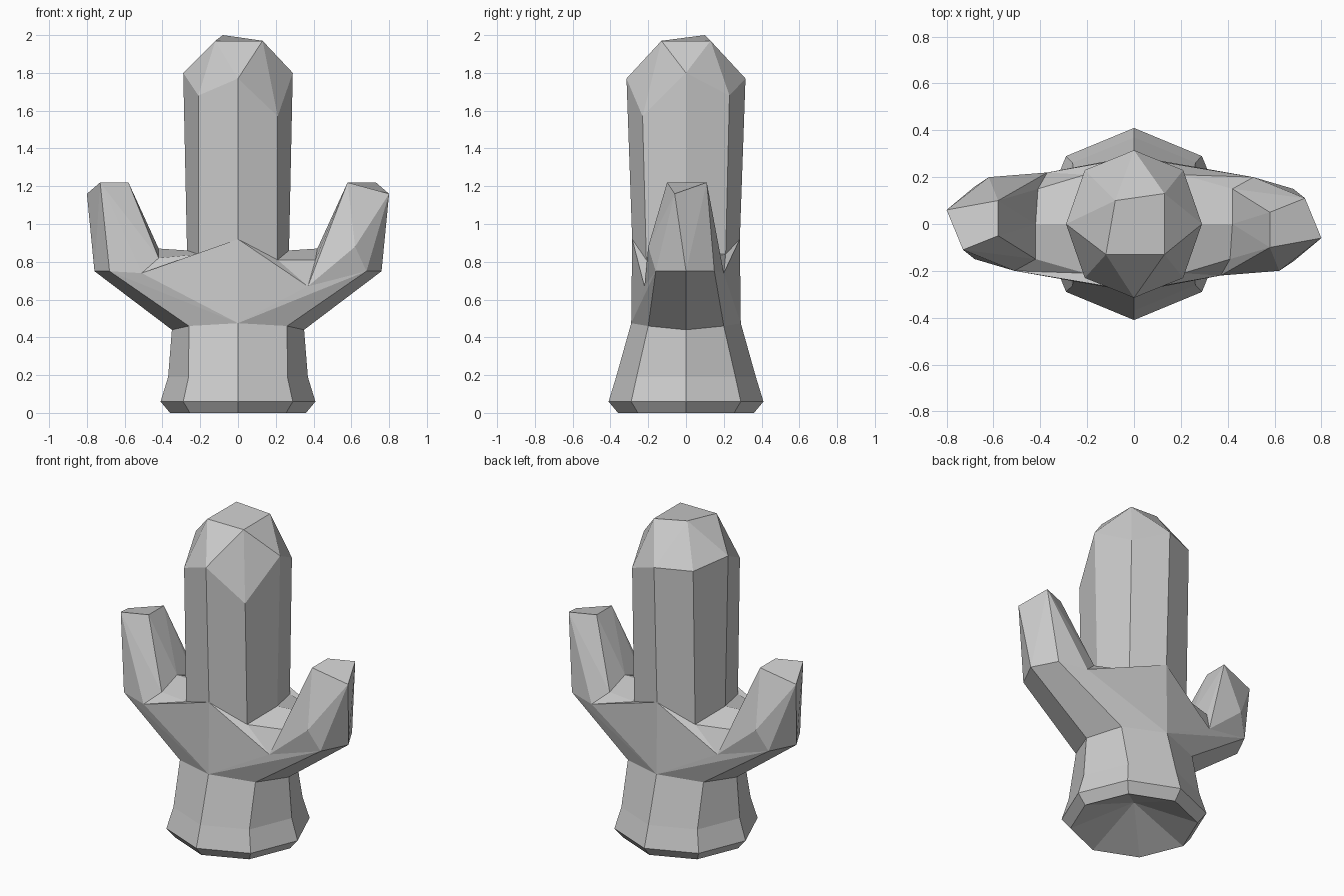
import bpy, bmesh
from math import cos, sin, pi
from mathutils import Vector

cube = bpy.data.objects.get("Cube")
if cube:
    bpy.data.objects.remove(cube)

grey = bpy.data.materials.new("light_grey")
grey.use_nodes = True
tone = (0.6, 0.6, 0.6, 1)
grey.diffuse_color = tone
grey.node_tree.nodes["Principled BSDF"].inputs["Base Color"].default_value = tone

bm = bmesh.new()


def face(*points):
    bm.faces.new([bm.verts.new(p) for p in points])


def turned(p):
    """Half turn about the vertical axis."""
    return Vector((-p[0], -p[1], p[2]))


def bridge(low, high):
    for i in range(len(low)):
        j = (i + 1) % len(low)
        face(low[i], low[j], high[j], high[i])


def octagon(radius, z):
    return [Vector((radius * cos(i * pi / 4), radius * sin(i * pi / 4), z)) for i in range(8)]


# Points of one arm: r = waist, f/b = front/back middle, k = trunk foot,
# i = crotch, p = shoulder, u = underside, m = elbow, t = tip
arm = {
    "r0": (.35, 0, .44), "rf": (.26, -.2, .46), "rb": (.26, .2, .46),
    "f0": (0, -.29, .475), "b0": (0, .29, .475),
    "f1": (0, -.285, .92), "b1": (0, .285, .92),
    "k0": (.27, 0, .86), "kf": (.21, -.21, .81), "kb": (.21, .21, .84),
    "i0": (.42, 0, .87), "if": (.41, -.15, .81), "ib": (.42, .15, .82),
    "pf": (.37, -.22, .67), "pb": (.51, .2, .74),
    "u0": (.76, 0, .75), "uf": (.68, -.16, .75), "ub": (.68, .15, .75),
    "m": (.62, -.2, .88),
    "t1": (.8, -.06, 1.16), "t2": (.73, .11, 1.22),
    "t3": (.58, .05, 1.22), "t4": (.58, -.1, 1.22),
}
arm_faces = [
    # shoulder, underside and crotch
    "f0 rf uf", "f0 uf pf", "f0 pf f1", "f1 pf kf", "kf pf if",
    "kf if i0 k0", "k0 i0 ib kb", "kb ib pb", "b1 kb pb",
    "b0 b1 pb", "b0 pb ub", "b0 ub rb", "r0 u0 uf rf", "r0 rb ub u0",
    # upright part and tip
    "i0 if t4", "i0 t4 t3", "i0 t3 ib", "if pf t4", "pf m t4",
    "pf uf m", "m uf t1", "m t1 t4", "uf u0 t1", "u0 t2 t1",
    "u0 ub t2", "ub pb t2", "pb ib t2", "ib t3 t2", "t1 t2 t3 t4",
]
arm = {name: Vector(p) for name, p in arm.items()}
for names in arm_faces:
    corners = [arm[n] for n in names.split()]
    face(*corners)
    face(*[turned(p) for p in corners])

# Flared base with a hollow underside
waist = [arm[n] for n in ("r0", "rb", "b0", "rf")]
half = [arm["r0"], arm["rb"], arm["b0"], turned(arm["rf"])]
waist = half + [turned(p) for p in half]
rings = [octagon(.36, 0), octagon(.41, .06), octagon(.37, .19), waist]
for low, high in zip(rings, rings[1:]):
    bridge(low, high)
hollow = Vector((0, 0, .15))
for i in range(8):
    face(rings[0][i], hollow, rings[0][(i + 1) % 8])

# Trunk sides with an uneven shoulder line
half = [arm["k0"], arm["kb"], arm["b1"], turned(arm["kf"])]
foot = half + [turned(p) for p in half]
heights = (1.8, 1.68, 1.77, 1.77, 1.8, 1.68, 1.77, 1.57)
outline = [(.29, 0), (.21, .23), (0, .315), (-.21, .23)]
outline += [(-x, -y) for x, y in outline]
crown = [Vector((x, y, z)) for (x, y), z in zip(outline, heights)]
bridge(foot, crown)

# Faceted cap
top = [Vector(p) for p in ((.13, .13, 1.97), (-.08, .1, 2), (-.12, -.13, 1.97), (.13, -.13, 1.97))]
for i in range(4):
    a, b, c = (crown[(2 * i + n) % 8] for n in range(3))
    face(a, b, top[i])
    face(b, c, top[i])
    face(c, top[(i + 1) % 4], top[i])
face(*top)

bmesh.ops.remove_doubles(bm, verts=bm.verts[:], dist=.001)
bmesh.ops.recalc_face_normals(bm, faces=bm.faces[:])
mesh = bpy.data.meshes.new("cactus")
bm.to_mesh(mesh)
bm.free()
mesh.materials.append(grey)
cactus = bpy.data.objects.new("cactus", mesh)
bpy.context.collection.objects.link(cactus)
